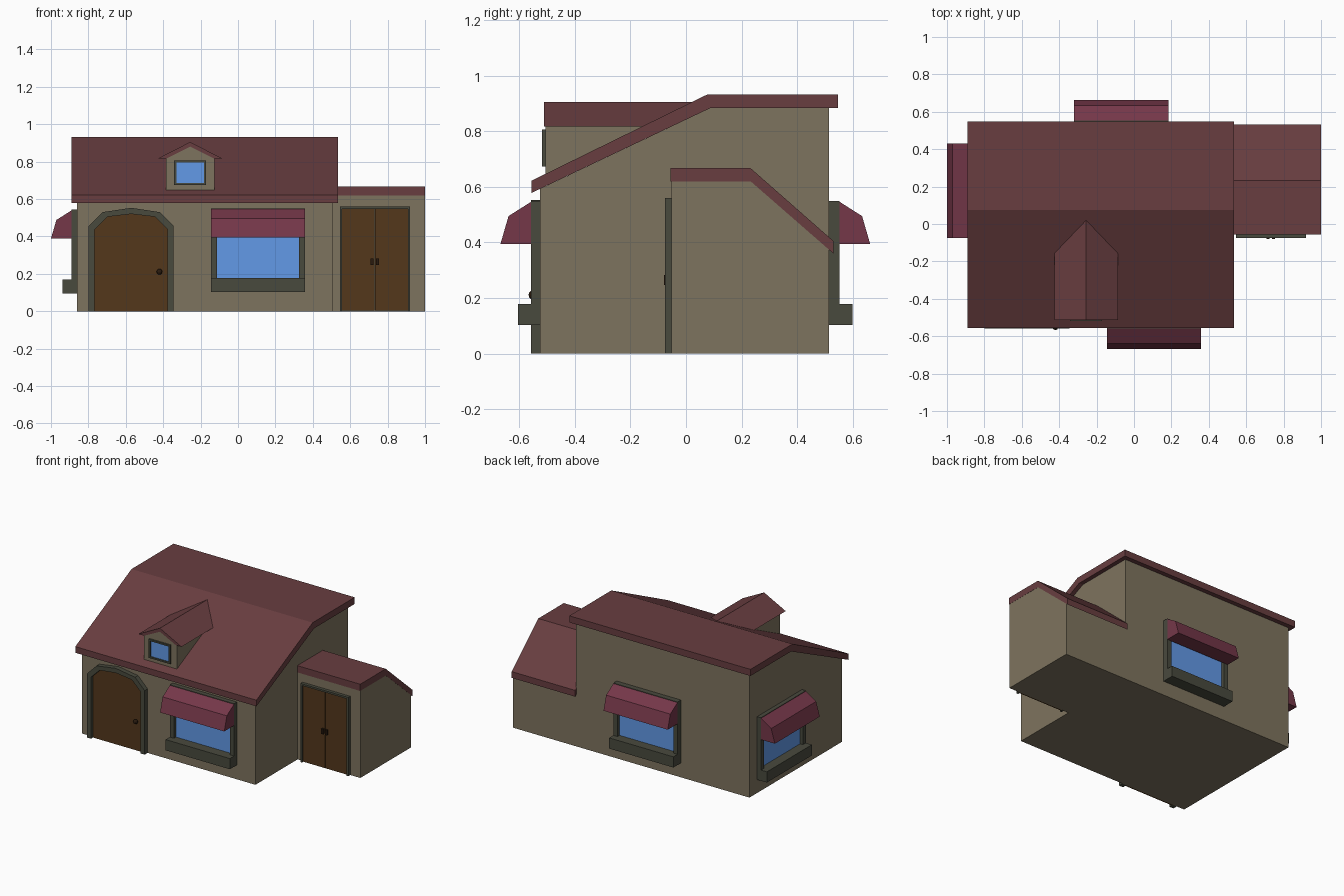
import bpy, bmesh
from math import pi
from mathutils import Matrix

if "Cube" in bpy.data.objects:
    bpy.data.objects.remove(bpy.data.objects["Cube"])


def material(name, rgb):
    m = bpy.data.materials.new(name)
    m.diffuse_color = [(c / 255) ** 2.2 for c in rgb] + [1]
    m.use_nodes = True
    m.node_tree.nodes["Principled BSDF"].inputs["Base Color"].default_value = m.diffuse_color
    return m


WALL = material("plaster", (125, 115, 95))
ROOF = material("roof_red", (104, 64, 66))
CLOTH = material("awning_red", (116, 58, 74))
TRIM = material("dark_trim", (74, 75, 64))
WOOD = material("door_wood", (84, 58, 33))
METAL = material("dark_metal", (45, 32, 22))
GLASS = material("window_glass", (98, 152, 230))


def solid(name, pts, faces, axis, a, b, mat):
    """Extrude flat faces along x or y from a to b; b may depend on height."""
    def place(p, t):
        return (t, p[0], p[1]) if axis == 'x' else (p[0], t, p[1])
    n = len(pts)
    far = b if callable(b) else (lambda z: b)
    verts = [place(p, a) for p in pts] + [place(p, far(p[1])) for p in pts]
    edges = {(f[i], f[(i + 1) % len(f)]) for f in faces for i in range(len(f))}
    polys = [list(f) for f in faces] + [[i + n for i in reversed(f)] for f in faces]
    polys += [[j, i, i + n, j + n] for i, j in edges if (j, i) not in edges]
    me = bpy.data.meshes.new(name)
    me.from_pydata(verts, [], polys)
    bm = bmesh.new()
    bm.from_mesh(me)
    bmesh.ops.recalc_face_normals(bm, faces=bm.faces)
    bm.to_mesh(me)
    bm.free()
    me.materials.append(mat)
    ob = bpy.data.objects.new(name, me)
    bpy.context.collection.objects.link(ob)
    return ob


def prism(name, pts, axis, a, b, mat):
    return solid(name, pts, [range(len(pts))], axis, a, b, mat)


def strip(name, outer, inner, axis, a, b, mat, closed=False):
    n = len(outer)
    faces = [(i, (i + 1) % n, n + (i + 1) % n, n + i) for i in range(n if closed else n - 1)]
    return solid(name, outer + inner, faces, axis, a, b, mat)


def rect(x0, x1, z0, z1):
    return [(x0, z0), (x0, z1), (x1, z1), (x1, z0)]


# main house: walls follow the underside of the roof
SLOPE = 0.49
prism("main_walls", [(-.525, 0), (-.525, .593), (.09, .885), (.515, .885), (.515, 0)],
      'x', -.86, .505, WALL)
strip("main_roof", [(-.557, .622), (.075, .932), (.547, .932)],
      [(-.557, .578), (.09, .885), (.547, .885)], 'x', -.89, .535, ROOF)

# side extension
prism("side_walls", [(-.052, 0), (-.052, .62), (.233, .62), (.515, .374), (.515, 0)],
      'x', .5, .999, WALL)
strip("side_roof", [(-.055, .668), (.232, .668), (.531, .405)],
      [(-.055, .62), (.233, .62), (.531, .36)], 'x', .5, 1.0, ROOF)

# dormer, its back cut to sink into the main roof slope
def into_roof(z):
    return .075 - (.932 - z) / SLOPE + .01

X = -.256
prism("dormer_walls", [(X - .13, .642), (X - .13, .822), (X, .882), (X + .13, .822), (X + .13, .642)],
      'y', -.506, into_roof, WALL)
strip("dormer_roof", [(X - .17, .818), (X, .905), (X + .17, .818)],
      [(X - .125, .818), (X, .88), (X + .125, .818)], 'y', -.512, into_roof, ROOF)
strip("dormer_window_frame", rect(X - .085, X + .085, .674, .807),
      rect(X - .073, X + .073, .685, .796), 'y', -.518, -.5, TRIM, closed=True)
prism("dormer_glass", rect(X - .076, X + .076, .682, .8), 'y', -.51, -.5, GLASS)

# arched front door
D = -.571
half_out = [(.227, 0), (.227, .455), (.152, .53)]
half_in = [(.195, 0), (.195, .438), (.127, .505)]

def arch(half, top):
    return [(D - x, z) for x, z in half] + [(D, top)] + [(D + x, z) for x, z in reversed(half)]

strip("front_door_frame", arch(half_out, .553), arch(half_in, .52), 'y', -.558, -.52, TRIM)
prism("front_door", arch(half_in, .52), 'y', -.535, -.52, WOOD)
bpy.ops.mesh.primitive_uv_sphere_add(segments=10, ring_count=6, radius=.016,
                                     location=(-.42, -.551, .211))
knob = bpy.context.object
knob.name = "front_door_knob"
knob.data.materials.append(METAL)

# double side door
strip("side_door_frame", rect(.545, .92, 0, .56), rect(.555, .908, 0, .547),
      'y', -.075, -.05, TRIM)
for side, x0, x1, h in (("left", .555, .7305, .717), ("right", .7325, .908, .746)):
    prism(f"side_door_{side}", rect(x0, x1, 0.003, .547), 'y', -.065, -.05, WOOD)
    prism(f"side_door_handle_{side}", rect(h - .008, h + .008, .247, .283),
          'y', -.079, -.064, METAL)

# awning windows: wall plane at local y = 0, facing -y
def window(name, x, y, z, turn):
    w = .2525
    parts = [
        strip(name + "_frame", rect(-w, w, .12, .55), rect(-.22, .22, .16, .52),
              'y', -.033, .005, TRIM, closed=True),
        prism(name + "_glass", rect(-.225, .225, .15, .53), 'y', -.01, .005, GLASS),
        prism(name + "_sill", rect(-w, w, .102, .178), 'y', -.08, .005, TRIM),
        prism(name + "_awning", [(-.032, .547), (-.114, .495), (-.143, .395), (-.032, .395)],
              'x', -w, w, CLOTH)]
    for p in parts:
        p.matrix_world = Matrix.Translation((x, y, z)) @ Matrix.Rotation(turn, 4, 'Z')

window("front_window", .107, -.525, 0, 0)
window("back_window", -.068, .525, 0, pi)
window("left_window", -.857, .177, -.007, -pi / 2)
# rear wall sits slightly nearer, so bring the rear window onto it
for o in bpy.data.objects:
    if o.name.startswith("back_window"):
        o.location.y = .52
